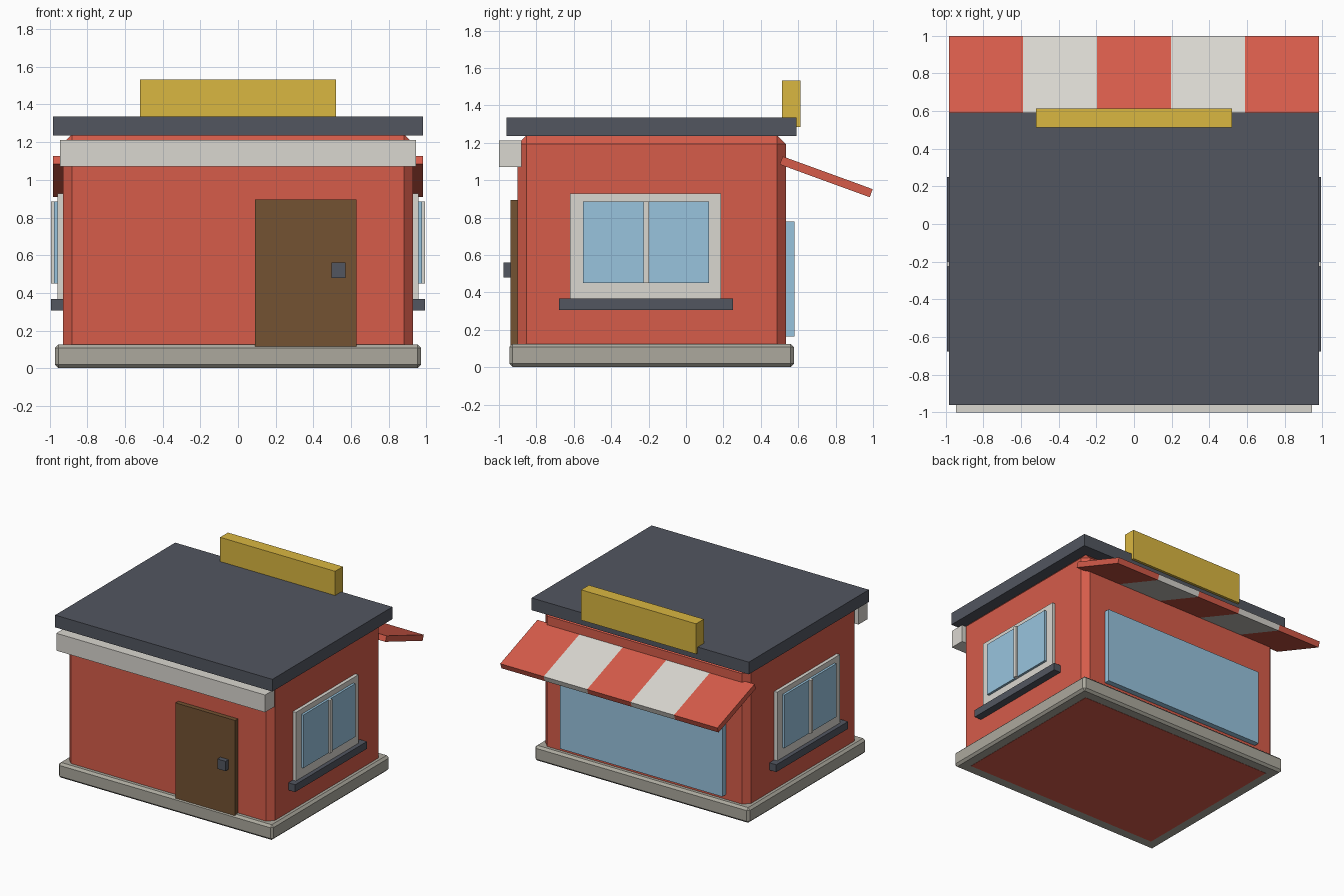
import bpy, bmesh, math
from mathutils import Matrix, Vector

if "Cube" in bpy.data.objects:
    bpy.data.objects.remove(bpy.data.objects["Cube"])


def material(name, rgb):
    """Flat material from 0-255 display values."""
    m = bpy.data.materials.new(name)
    lin = [((c / 255 + 0.055) / 1.055) ** 2.4 for c in rgb]
    m.diffuse_color = (*lin, 1)
    m.use_nodes = True
    m.node_tree.nodes["Principled BSDF"].inputs["Base Color"].default_value = m.diffuse_color
    return m


RED = material("brick red", (214, 92, 74))
WHITE = material("off white", (218, 215, 208))
SLATE = material("slate grey", (82, 86, 96))
STONE = material("stone grey", (172, 169, 158))
GLASS = material("pale blue glass", (152, 196, 222))
WOOD = material("dark wood", (115, 82, 50))
GOLD = material("mustard yellow", (218, 183, 65))


def box(name, x, y, z, mat, bevel=0.0):
    """Box from its (min, max) range on each axis, with an optional chamfer."""
    lo, hi = Vector((x[0], y[0], z[0])), Vector((x[1], y[1], z[1]))
    bm = bmesh.new()
    bmesh.ops.create_cube(bm, size=1, matrix=Matrix.Translation((lo + hi) / 2)
                          @ Matrix.Diagonal((*(hi - lo), 1)))
    if bevel:
        bmesh.ops.bevel(bm, geom=bm.edges[:], offset=bevel, segments=1,
                        affect='EDGES', clamp_overlap=True)
    me = bpy.data.meshes.new(name)
    bm.to_mesh(me)
    bm.free()
    me.materials.append(mat)
    ob = bpy.data.objects.new(name, me)
    bpy.context.collection.objects.link(ob)
    return ob


# Building shell
box("walls", (-0.93, 0.93), (-0.90, 0.535), (0, 1.24), RED, 0.048)
box("base", (-0.972, 0.972), (-0.945, 0.578), (0.001, 0.125), STONE, 0.018)
box("roof", (-0.983, 0.983), (-0.96, 0.592), (1.235, 1.335), SLATE)
box("sign_board", (-0.52, 0.52), (0.512, 0.613), (1.285, 1.533), GOLD)

# Front: fascia, door and handle
box("fascia", (-0.945, 0.945), (-1.0, -0.88), (1.07, 1.212), WHITE)
box("door", (0.09, 0.63), (-0.937, -0.89), (0.115, 0.895), WOOD)
box("door_handle", (0.497, 0.572), (-0.977, -0.93), (0.48, 0.56), SLATE)

# Back: shop window
box("shop_window", (-0.735, 0.735), (0.52, 0.58), (0.163, 0.78), GLASS)

# Side windows, mirrored left and right
for side, s in (("left", -1), ("right", 1)):
    def span(a, b):
        return tuple(sorted((s * a, s * b)))
    box(side + "_window_frame", span(0.91, 0.958), (-0.62, 0.188), (0.34, 0.928), WHITE)
    box(side + "_window_glass", span(0.94, 0.977), (-0.55, 0.122), (0.45, 0.885), GLASS)
    box(side + "_window_mullion", span(0.95, 0.992), (-0.226, -0.198), (0.45, 0.885), WHITE)
    box(side + "_window_sill", span(0.91, 0.992), (-0.678, 0.25), (0.307, 0.367), SLATE)

# Awning: five striped panels sloping down away from the back wall
width = 0.983 * 2 / 5
slope = Matrix.Translation((0, 0.517, 1.127)) @ Matrix.Rotation(math.radians(-20), 4, 'X')
for i in range(5):
    x0 = -0.983 + i * width
    panel = box(f"awning_stripe_{i + 1}", (x0, x0 + width), (0, 0.512), (-0.046, 0),
                WHITE if i % 2 else RED)
    panel.data.transform(slope)
